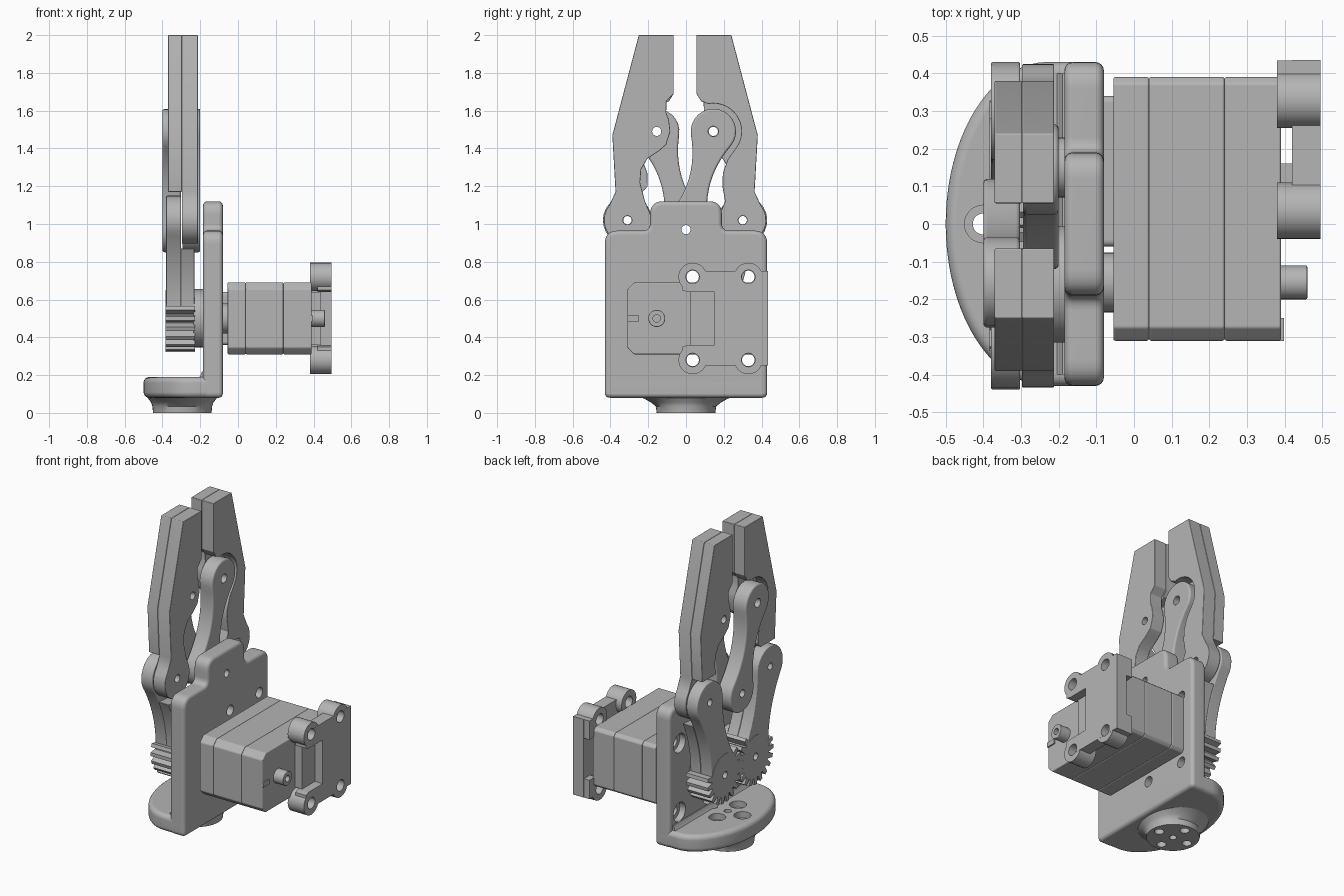
import bpy, bmesh
from math import sin, cos, pi, radians, atan2, hypot
from mathutils import Vector

cube = bpy.data.objects.get("Cube")
if cube:
    bpy.data.objects.remove(cube)

grey = bpy.data.materials.new("light grey")
grey.use_nodes = True
grey.diffuse_color = (0.46, 0.46, 0.46, 1)
grey.node_tree.nodes["Principled BSDF"].inputs["Base Color"].default_value = grey.diffuse_color


def place(axis, a, b, t):
    return Vector((t, a, b)) if axis == "x" else Vector((a, b, t))


def solid(name, outline, lo, hi, axis):
    """Extrude a closed outline along an axis."""
    bm = bmesh.new()
    face = bm.faces.new([bm.verts.new(place(axis, a, b, lo)) for a, b in outline])
    ext = bmesh.ops.extrude_face_region(bm, geom=[face])["geom"]
    moved = [v for v in ext if isinstance(v, bmesh.types.BMVert)]
    bmesh.ops.translate(bm, verts=moved, vec=place(axis, 0, 0, hi - lo))
    return link(name, bm)


def link(name, bm):
    bmesh.ops.recalc_face_normals(bm, faces=bm.faces)
    me = bpy.data.meshes.new(name)
    bm.to_mesh(me)
    bm.free()
    ob = bpy.data.objects.new(name, me)
    bpy.context.collection.objects.link(ob)
    return ob


def finish(ob, holes=(), bevel=0, axis="x", smooth=28):
    """Round the edges, drill holes (a, b, radius, from, to), shade."""
    if bevel:
        mod = ob.modifiers.new("round", "BEVEL")
        mod.width, mod.segments = bevel, 4
        mod.limit_method, mod.angle_limit = "ANGLE", radians(40)
    cutters = []
    for a, b, r, lo, hi in holes:
        cut = solid("cutter", circle(a, b, r), lo, hi, axis)
        cut.hide_render = True
        mod = ob.modifiers.new("hole", "BOOLEAN")
        mod.operation, mod.solver, mod.object = "DIFFERENCE", "EXACT", cut
        cutters.append(cut)
    graph = bpy.context.evaluated_depsgraph_get()
    me = bpy.data.meshes.new_from_object(ob.evaluated_get(graph))
    ob.modifiers.clear()
    ob.data = me
    for cut in cutters:
        bpy.data.objects.remove(cut)
    me.materials.clear()
    me.materials.append(grey)
    me.shade_smooth()
    me.set_sharp_from_angle(angle=radians(smooth))
    mod = ob.modifiers.new("normals", "WEIGHTED_NORMAL")
    mod.keep_sharp = True
    return ob


def prism(name, outline, lo, hi, holes=(), bevel=0, axis="x"):
    return finish(solid(name, outline, lo, hi, axis), holes, bevel, axis)


def arc(a, b, r, start, end, n=16):
    angles = [radians(start + (end - start) * i / n) for i in range(n + 1)]
    return [(a + r * cos(t), b + r * sin(t)) for t in angles]


def circle(a, b, r, n=28):
    return arc(a, b, r, 0, 360, n)[:-1]


def rounded(corners):
    """Replace each corner (a, b, radius) by a curve."""
    out = []
    for i, (a, b, r) in enumerate(corners):
        p = Vector((a, b))
        u = (Vector(corners[i - 1][:2]) - p).normalized() * r
        v = (Vector(corners[(i + 1) % len(corners)][:2]) - p).normalized() * r
        if not r:
            out.append((a, b))
            continue
        for k in range(7):
            t = k / 6
            out.append(tuple(p + u * (1 - t) ** 2 + v * t ** 2))
    return out


def box(a0, a1, b0, b1, r=0):
    return rounded([(a0, b0, r), (a1, b0, r), (a1, b1, r), (a0, b1, r)])


def bone(p, rp, q, rq, waist):
    """Two round ends joined by hollow sides."""
    p, q = Vector(p), Vector(q)
    turn = atan2(q.y - p.y, q.x - p.x) * 180 / pi
    head = arc(q.x, q.y, rq, turn - 115, turn + 115)
    foot = arc(p.x, p.y, rp, turn + 65, turn + 295)
    axis = (q - p).normalized()
    normal = Vector((-axis.y, axis.x))

    def side(s, e):
        s, e = Vector(s), Vector(e)
        pts = []
        for i in range(1, 12):
            t = i / 12
            m = s.lerp(e, t)
            off = (m - p).dot(normal)
            want = waist + (abs(off) - waist) * (2 * t - 1) ** 2
            pts.append(tuple(m + normal * (want * (1 if off > 0 else -1) - off)))
        return pts
    return head + side(head[-1], foot[0]) + foot + side(foot[-1], head[0])


def gear(a, b, root, tip, teeth, phase, skip):
    """Toothed outline, left plain near the skip angle."""
    pts = []
    for i in range(teeth):
        mid = phase + 2 * pi * i / teeth
        plain = cos(mid - skip) > cos(radians(52))
        for off, r in ((-.42, root), (-.2, tip), (.2, tip), (.42, root)):
            t = mid + off * 2 * pi / teeth
            r = root if plain else r
            pts.append((a + r * cos(t), b + r * sin(t)))
    return pts


MID = -0.005                      # symmetry line of the fingers
screws = [(y, z) for y in (.035, .33) for z in (.28, .72)]

# Mounting plate with its top tab
plate = rounded([(-.43, .08, .03), (.43, .08, .03), (.43, .965, .07), (.19, .965, .04),
                 (.19, 1.12, .07), (-.19, 1.12, .07), (-.19, .965, .04), (-.43, .965, .07)])
plate_holes = [(y, z, .033, -.3, 0) for y, z in screws] + [(0, .97, .024, -.3, 0)]
plate_holes += [(y, z, .06, -.3, -.145) for y, z in screws]
prism("mounting_plate", plate, -.185, -.08, plate_holes, .025)

# Rounded base flange, inner fillet and flared foot
flange = [(-.08, -.43)] + [(-.23 - .27 * cos(t), .43 * sin(t)) for t in
                           [radians(-90 + 180 * i / 40) for i in range(41)]] + [(-.08, .43)]
base_holes = [(-.295 + .105 * cos(k * pi / 2), .105 * sin(k * pi / 2), .028, -.1, .3) for k in range(4)]
sinks = [(a, b, .05, .15, .3) for a, b, *_ in base_holes if a < -.2]
centre = [(-.295, 0, .022, -.1, .3)]
prism("base_flange", flange, .08, .19, base_holes + sinks + centre, .03, "z")
fillet = [(-.18, .18), (-.215, .18), (-.2, .195), (-.19, .22), (-.18, .22)]
bm = bmesh.new()
ends = [[bm.verts.new((x, y, z)) for x, z in fillet] for y in (-.4, .4)]
bm.faces.new(ends[0])
bm.faces.new(ends[1])
for i in range(len(fillet)):
    j = (i + 1) % len(fillet)
    bm.faces.new((ends[0][i], ends[0][j], ends[1][j], ends[1][i]))
finish(link("base_fillet", bm))

bm = bmesh.new()
rings = []
for rx, ry, z in ((.155, .155, 0), (.158, .16, .035), (.165, .185, .055), (.18, .22, .075), (.19, .26, .09)):
    rings.append([bm.verts.new((-.295 + a, b, z)) for a, b in
                  [(rx * c, ry * s) for c, s in circle(0, 0, 1, 40)]])
bm.faces.new(rings[0])
bm.faces.new(rings[-1])
for low, high in zip(rings, rings[1:]):
    for i in range(40):
        j = (i + 1) % 40
        bm.faces.new((low[i], low[j], high[j], high[i]))
finish(link("foot", bm), base_holes + centre, axis="z", smooth=35)

# Motor in three sections, with shafts
c = .035
body = [(-.31, .31 + c), (-.31 + c, .31), (.39 - c / 2, .31), (.39, .31 + c / 2),
        (.39, .69 - c / 2), (.39 - c / 2, .69), (-.31 + c, .69), (-.31, .69 - c)]
for name, lo, hi in (("front", -.055, .04), ("middle", .04, .24), ("rear", .24, .39)):
    prism("motor_" + name, body, lo, hi, bevel=.006)
prism("motor_neck", circle(-.155, .5, .08), -.09, -.05)
prism("motor_collar", box(-.06, .34, .36, .64, .02), -.085, -.05)
prism("rear_shaft", circle(-.155, .5, .045), .38, .46, [(-.155, .5, .02, .42, .6)], .004)
prism("rear_rib", box(-.31, -.25, .485, .515), .38, .398)

# Rear bracket with four screw ears
web = [(.435, .25), (.435, .75), (-.02, .75), (-.02, .65), (.01, .64), (.15, .64),
       (.15, .36), (.01, .36), (-.02, .35), (-.02, .25)]
prism("bracket_web", web, .42, .495, [(y, z, .036, .3, .6) for y, z in screws])
prism("bracket_inset", box(.02, .16, .36, .64), .385, .44)
for y, z in screws:
    ear = circle(y, z, .075)
    prism("bracket_ear", ear, .38, .4945, [(y, z, .036, .3, .6)])
for lo, hi in ((.25, .37), (.63, .75)):
    prism("bracket_corner", box(.37, .434, lo, hi), .38, .43)

# Fingers, arms and links, one set per side
for side, label in ((-1, "front"), (1, "back")):
    def flip(pts):
        return [(MID + side * u, z) for u, z in pts]

    def hole(u, z, r):
        return (MID + side * u, z, r, -.6, .1)

    axle, knuckle, tip_pin, root_pin = (.155, .5), (.305, 1.02), (.15, 1.49), (-side * MID, .97)

    # Geared driving arm, thinner where it overlaps the finger
    arm = bone(axle, .135, knuckle, .13, .09)
    prism(label + "_arm", flip(arm), -.38, -.302, [hole(*knuckle, .022), hole(*axle, .022)], .006)
    stub = [p for p in arm if p[1] < .885]
    prism(label + "_arm_inner", flip(stub), -.303, -.23, [hole(*axle, .022)], .004)
    lean = atan2(knuckle[1] - axle[1], knuckle[0] - axle[0])
    teeth = gear(*axle, .135, .178, 20, pi / 20 if side > 0 else 0, lean)
    prism(label + "_gear", flip(teeth), -.383, -.228, [hole(*axle, .022)])
    disc = circle(*axle, .155 if side < 0 else .08)
    prism(label + "_gear_hub", flip(disc), -.235, -.18)

    # Parallel link, on the outer or inner layer
    x0, x1 = (-.4, -.302) if side < 0 else (-.295, -.2)
    bar = bone(root_pin, .12, tip_pin, .12, .058)
    prism(label + "_link", flip(bar), x0, x1, [hole(*tip_pin, .028), hole(*root_pin, .024)], .012)

    # Finger in two layers: one whole, one cut away around the link
    outer = [(.06, 2), (.245, 2), (.385, 1.47), (.368, 1.17)]
    tang = arc(*knuckle, .125, 40, -200)
    whole = [(.212, 1.12), (.238, 1.22), (.232, 1.29), (.2, 1.345), (.14, 1.385),
             (.1, 1.42), (.078, 1.49), (.085, 1.55), (.1, 1.59), (.098, 1.65), (.06, 1.69)]
    relieved = [(.212, 1.12), (.198, 1.2), (.2, 1.27), (.225, 1.34)]
    relieved += arc(*tip_pin, .148, -30, 100) + [(.085, 1.65), (.06, 1.69)]
    for layer, x0, x1 in (("outer", -.37, -.297), ("inner", -.297, -.212)):
        cut = (side < 0) == (layer == "outer")
        inner = relieved if cut else whole
        if layer == "inner":
            shape = outer + tang + inner
        else:
            shape = outer + [(.225, 1.17)] + [p for p in inner if p[1] > 1.18]
        holes = [] if cut else [hole(*tip_pin, .024)]
        if layer == "inner":
            holes.append(hole(*knuckle, .024))
        prism(label + "_finger_" + layer, flip(shape), x0, x1, holes, .004)
